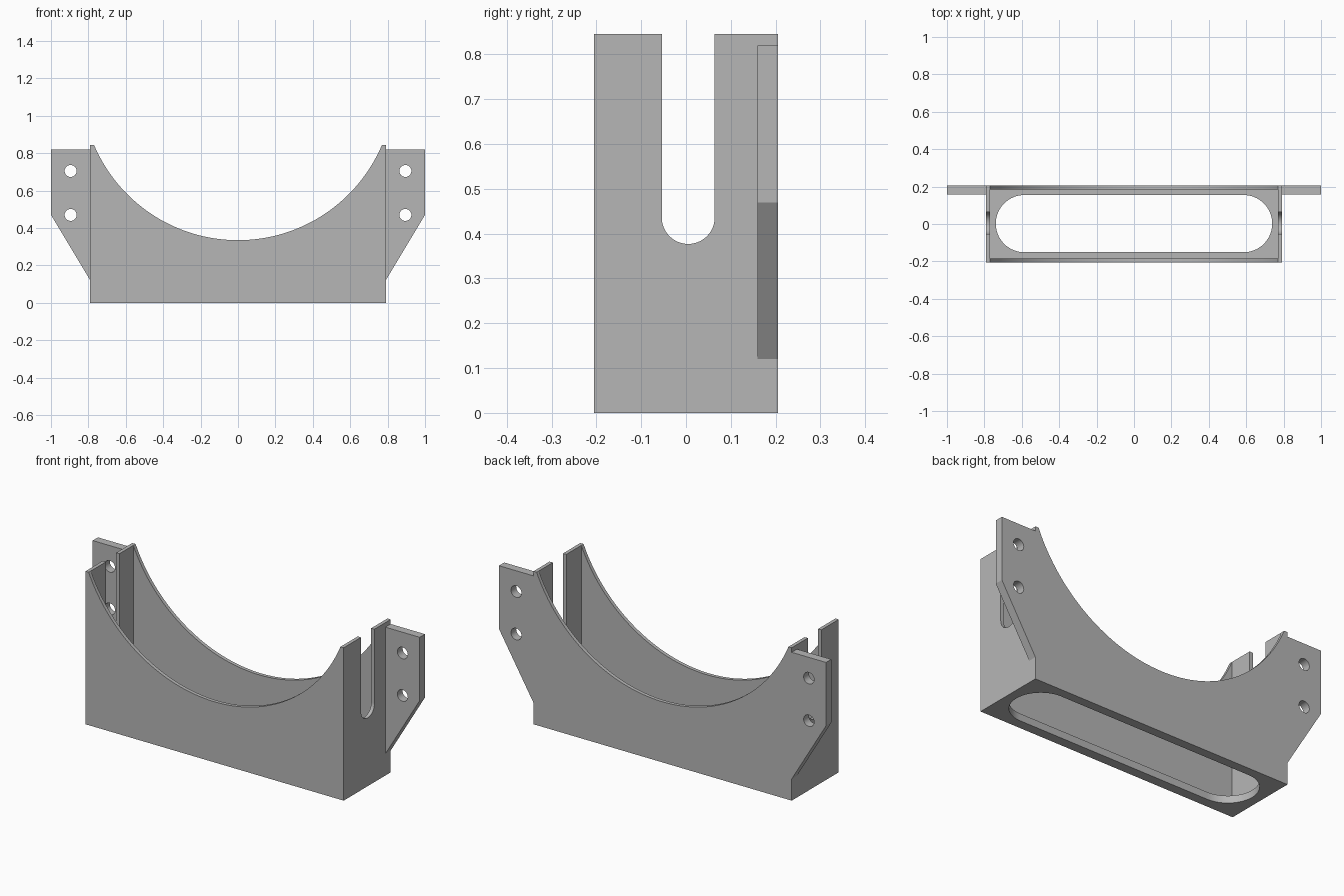
import bpy
import bmesh
from math import cos, sin, pi, atan2
from mathutils import Matrix

cube = bpy.data.objects.get("Cube")
if cube:
    bpy.data.objects.remove(cube, do_unlink=True)

grey = bpy.data.materials.new("grey")
grey.use_nodes = True
colour = (0.47, 0.47, 0.47, 1)
grey.diffuse_color = colour
grey.node_tree.nodes["Principled BSDF"].inputs["Base Color"].default_value = colour

# Overall sizes
W, D, H = 0.79, 0.205, 0.845      # half width, half depth, height
WALL, FLOOR, EAR = 0.02, 0.04, 0.046
IN_W, IN_D = W - WALL, D - WALL

# Plate orientations: upright facing y, upright facing x, lying flat
FACE_Y = Matrix(((1, 0, 0, 0), (0, 0, -1, 0), (0, 1, 0, 0), (0, 0, 0, 1)))
FACE_X = Matrix(((0, 0, 1, 0), (1, 0, 0, 0), (0, 1, 0, 0), (0, 0, 0, 1)))
FLAT = Matrix.Identity(4)


def arc(cx, cy, r, start, end, n=32):
    steps = [start + (end - start) * i / n for i in range(n + 1)]
    return [(cx + r * cos(a), cy + r * sin(a)) for a in steps]


def circle(cx, cy, r):
    return arc(cx, cy, r, 0, 2 * pi)[:-1]


def plate(name, loops, thickness, turn, centre):
    """Extrude an outline (first loop) with holes (other loops) into a plate."""
    curve = bpy.data.curves.new(name + "_outline", "CURVE")
    curve.dimensions = "2D"
    curve.fill_mode = "BOTH"
    curve.extrude = thickness / 2
    for loop in loops:
        spline = curve.splines.new("POLY")
        spline.points.add(len(loop) - 1)
        for point, (x, y) in zip(spline.points, loop):
            point.co = (x, y, 0, 1)
        spline.use_cyclic_u = True
    helper = bpy.data.objects.new(name + "_outline", curve)
    bpy.context.collection.objects.link(helper)
    bpy.context.view_layer.update()
    mesh = bpy.data.meshes.new_from_object(helper)
    bpy.data.objects.remove(helper, do_unlink=True)
    bpy.data.curves.remove(curve)

    bm = bmesh.new()
    bm.from_mesh(mesh)
    bmesh.ops.transform(bm, matrix=Matrix.Translation(centre) @ turn, verts=bm.verts)
    bmesh.ops.remove_doubles(bm, verts=bm.verts, dist=1e-5)
    bmesh.ops.recalc_face_normals(bm, faces=bm.faces)
    bm.to_mesh(mesh)
    bm.free()
    mesh.name = name
    mesh.materials.clear()
    mesh.materials.append(grey)
    obj = bpy.data.objects.new(name, mesh)
    bpy.context.collection.objects.link(obj)
    bpy.ops.object.select_all(action="DESELECT")
    obj.select_set(True)
    bpy.context.view_layer.objects.active = obj
    bpy.ops.object.shade_smooth_by_angle(angle=pi / 6)


# Front and back walls with the round cradle cut
sag = H - 0.335
radius = (IN_W ** 2 + sag ** 2) / (2 * sag)
cz = 0.335 + radius
half = atan2(IN_W, cz - H)
cradle = arc(0, cz, radius, -pi / 2 + half, -pi / 2 - half, 64)
cradle_wall = [(-W, 0), (W, 0), (W, H)] + cradle + [(-W, H)]
for name, side in (("front_wall", -1), ("back_wall", 1)):
    plate(name, [cradle_wall], WALL, FACE_Y, (0, side * (D - WALL / 2), 0))

# Side walls with an open, round-bottomed notch
notch = arc(0.005, 0.436, 0.059, 0, -pi)
side_wall = ([(-IN_D, 0), (IN_D, 0), (IN_D, H), (notch[0][0], H)]
             + notch + [(notch[-1][0], H), (-IN_D, H)])

# Mounting ears with two screw holes
for name, side in (("left", 1), ("right", -1)):
    plate(name + "_side_wall", [side_wall], WALL, FACE_X,
          (side * (W - WALL / 2), 0, 0))
    ear = [(side * x, z) for x, z in ((W, 0.12), (1, 0.47), (1, 0.82), (W, 0.82))]
    holes = [circle(side * 0.895, z, 0.032) for z in (0.47, 0.705)]
    plate(name + "_ear", [ear] + holes, EAR, FACE_Y, (0, D - EAR / 2, 0))

# Floor with a long rounded opening
r, x_end = 0.153, 0.739 - 0.153
slot = arc(x_end, 0.002, r, -pi / 2, pi / 2) + arc(-x_end, 0.002, r, pi / 2, 3 * pi / 2)
floor = [(-IN_W, -IN_D), (IN_W, -IN_D), (IN_W, IN_D), (-IN_W, IN_D)]
plate("floor", [floor, slot], FLOOR, FLAT, (0, 0, FLOOR / 2))
